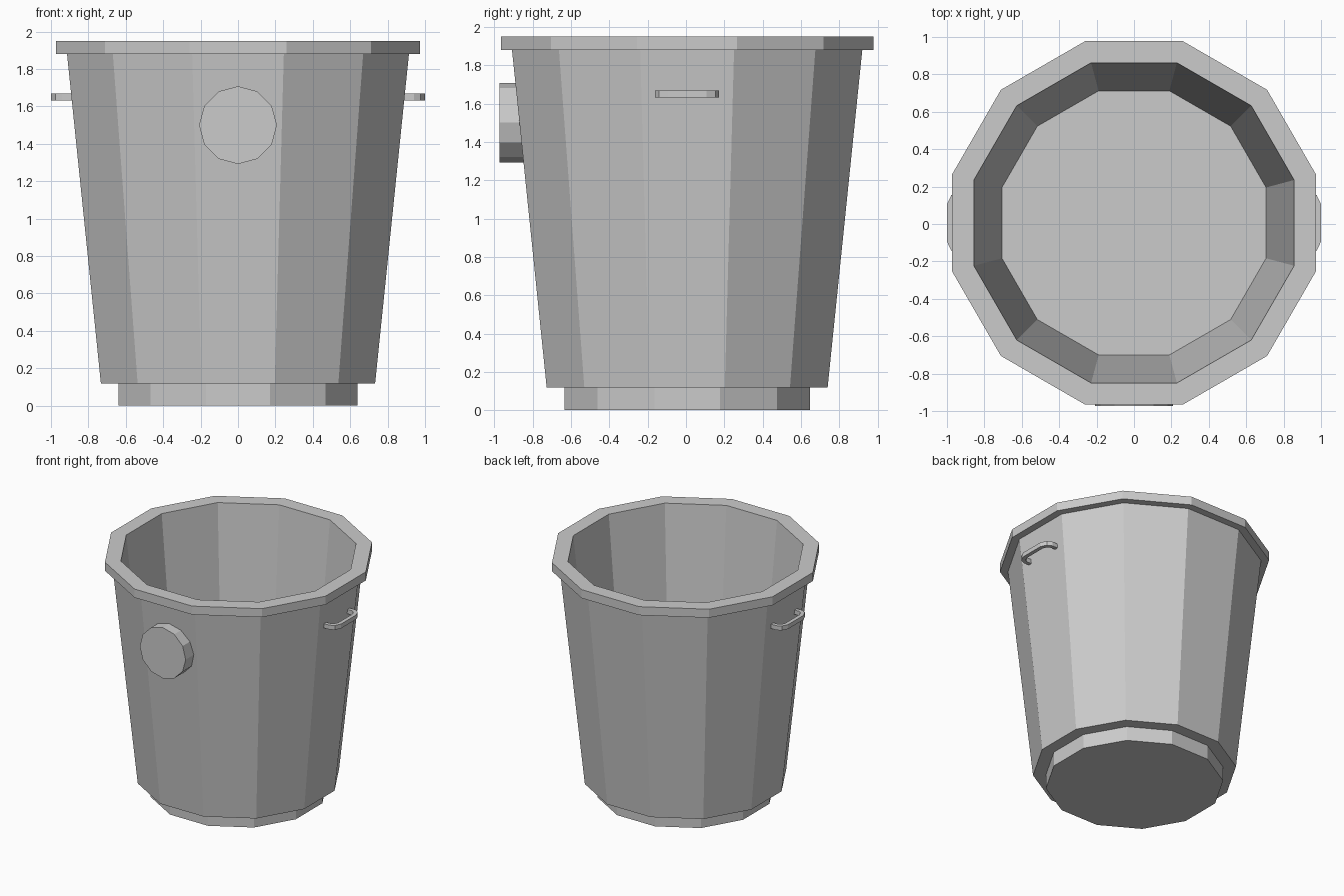
import bpy, bmesh
from math import cos, sin, pi, radians

if "Cube" in bpy.data.objects:
    bpy.data.objects.remove(bpy.data.objects["Cube"])

SIDES = 12
CY = 0.006  # bucket axis sits slightly back because of the front disc


def finish(name, bm):
    bmesh.ops.recalc_face_normals(bm, faces=bm.faces)
    mesh = bpy.data.meshes.new(name)
    bm.to_mesh(mesh)
    bm.free()
    obj = bpy.data.objects.new(name, mesh)
    bpy.context.collection.objects.link(obj)
    return obj


def bridge(bm, a, b):
    n = len(a)
    for i in range(n):
        j = (i + 1) % n
        bm.faces.new((a[i], a[j], b[j], b[i]))


# Bucket: foot, tapered wall, rim and inside (distance to flat side, z)
profile = [(0.64, 0), (0.64, 0.118), (0.733, 0.118), (0.914, 1.88),
           (0.972, 1.88), (0.972, 1.95), (0.856, 1.95), (0.706, 0.40)]
bm = bmesh.new()
rings = []
for flat, z in profile:
    r = flat / cos(pi / SIDES)
    angles = [radians(15) + 2 * pi * k / SIDES for k in range(SIDES)]
    rings.append([bm.verts.new((r * cos(a), CY + r * sin(a), z)) for a in angles])
for a, b in zip(rings, rings[1:]):
    bridge(bm, a, b)
bm.faces.new(rings[0])
bm.faces.new(rings[-1])
finish("bucket", bm)

# Round plate on the front
bm = bmesh.new()
plate = [[bm.verts.new((0.208 * sin(2 * pi * k / 12), y, 1.5 + 0.208 * cos(2 * pi * k / 12)))
          for k in range(12)] for y in (-0.974, -0.835)]
bridge(bm, *plate)
for ring in plate:
    bm.faces.new(ring)
finish("front_plate", bm)

# Bent strip handles on both sides: half outlines (x, y), mirrored in y
outer = [(0.87, 0.167), (0.94, 0.167), (0.977, 0.148), (1.0, 0.10)]
inner = [(0.87, 0.137), (0.93, 0.137), (0.953, 0.126), (0.969, 0.09)]


def full(half):
    return half + [(x, -y) for x, y in reversed(half)]


for side, name in ((1, "right_handle"), (-1, "left_handle")):
    bm = bmesh.new()
    sections = []
    for (ox, oy), (ix, iy) in zip(full(outer), full(inner)):
        sections.append([bm.verts.new((side * x, CY + y, z)) for x, y, z in
                         ((ox, oy, 1.632), (ox, oy, 1.668), (ix, iy, 1.668), (ix, iy, 1.632))])
    for a, b in zip(sections, sections[1:]):
        bridge(bm, a, b)
    bm.faces.new(sections[0])
    bm.faces.new(sections[-1])
    finish(name, bm)
